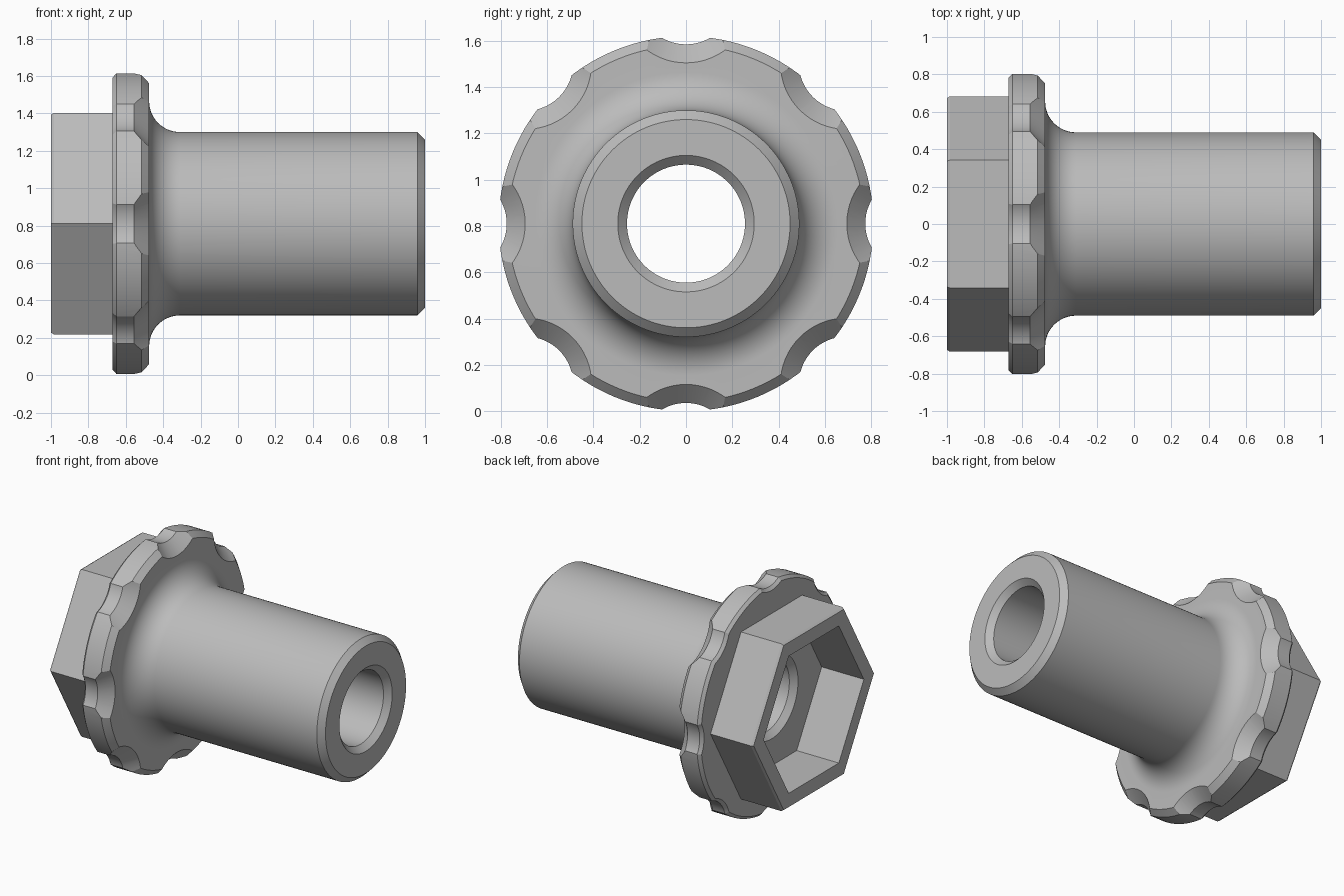
import bpy, bmesh, math
from mathutils import Matrix, Vector

if "Cube" in bpy.data.objects:
    bpy.data.objects.remove(bpy.data.objects["Cube"], do_unlink=True)

AXIS_Z = 0.81     # height of the main axis, which runs along x
NOTCHES = 8

steel = bpy.data.materials.new("plain_grey")
steel.use_nodes = True
colour = (0.5, 0.5, 0.5, 1)
steel.diffuse_color = colour
steel.node_tree.nodes["Principled BSDF"].inputs["Base Color"].default_value = colour


def lathe(bm, profile, sides, place=Matrix()):
    """Revolve a closed (x, radius) profile round the x axis; radius 0 makes a pole."""
    rings = []
    for x, r in profile:
        if r == 0:
            rings.append([bm.verts.new(place @ Vector((x, 0, 0)))] * sides)
            continue
        angles = [math.tau * i / sides for i in range(sides)]
        rings.append([bm.verts.new(place @ Vector((x, r * math.cos(a), r * math.sin(a))))
                      for a in angles])
    for k, ring in enumerate(rings):
        after = rings[(k + 1) % len(rings)]
        for i in range(sides):
            j = (i + 1) % sides
            corners = list(dict.fromkeys((ring[i], ring[j], after[j], after[i])))
            if len(corners) > 2:
                bm.faces.new(corners)


def finish(bm, name):
    bmesh.ops.recalc_face_normals(bm, faces=bm.faces)
    mesh = bpy.data.meshes.new(name)
    bm.to_mesh(mesh)
    bm.free()
    mesh.materials.append(steel)
    obj = bpy.data.objects.new(name, mesh)
    bpy.context.collection.objects.link(obj)
    obj.location.z = AXIS_Z
    return obj


def activate(obj):
    bpy.ops.object.select_all(action='DESELECT')
    obj.select_set(True)
    bpy.context.view_layer.objects.active = obj


# Sleeve and flange: one turned profile with a concave fillet between them
fillet = 0.165
steps = 14
curve = [(-0.475 + fillet * (1 - math.cos(a)), 0.49 + fillet * (1 - math.sin(a)))
         for a in (math.pi / 2 * i / steps for i in range(steps + 1))]
profile = [(-0.63, 0.255), (-0.67, 0.295), (-0.67, 0.79), (-0.65, 0.81),
           (-0.515, 0.81), (-0.475, 0.77)]
profile += curve
profile += [(0.96, 0.49), (1, 0.45), (1, 0.295), (0.96, 0.255)]
bm = bmesh.new()
lathe(bm, profile, 128)
body = finish(bm, "flanged_sleeve")

# Scallops round the rim, flared towards the sleeve side
scallop = [(-0.72, 0), (-0.72, 0.275), (-0.65, 0.205), (-0.555, 0.205),
           (-0.435, 0.325), (-0.435, 0)]
bm = bmesh.new()
for n in range(NOTCHES):
    turn = Matrix.Rotation(math.tau * n / NOTCHES, 4, 'X')
    lathe(bm, scallop, 64, turn @ Matrix.Translation((0, 0.98, 0)))
cutter = finish(bm, "scallop_cutter")
cutter.hide_render = True
activate(body)
cut = body.modifiers.new("scallops", 'BOOLEAN')
cut.operation = 'DIFFERENCE'
cut.solver = 'EXACT'
cut.object = cutter
bpy.ops.object.modifier_apply(modifier=cut.name)
bpy.data.objects.remove(cutter, do_unlink=True)

# Hexagonal socket head: a six-sided tube with a lightly broken outer edge
bm = bmesh.new()
lathe(bm, [(-0.66, 0.56), (-1, 0.56), (-1, 0.672), (-0.985, 0.683), (-0.66, 0.683)], 6)
hex_head = finish(bm, "hex_socket_head")

for part in (body, hex_head):
    activate(part)
    bpy.ops.object.shade_smooth_by_angle(angle=math.radians(25))
